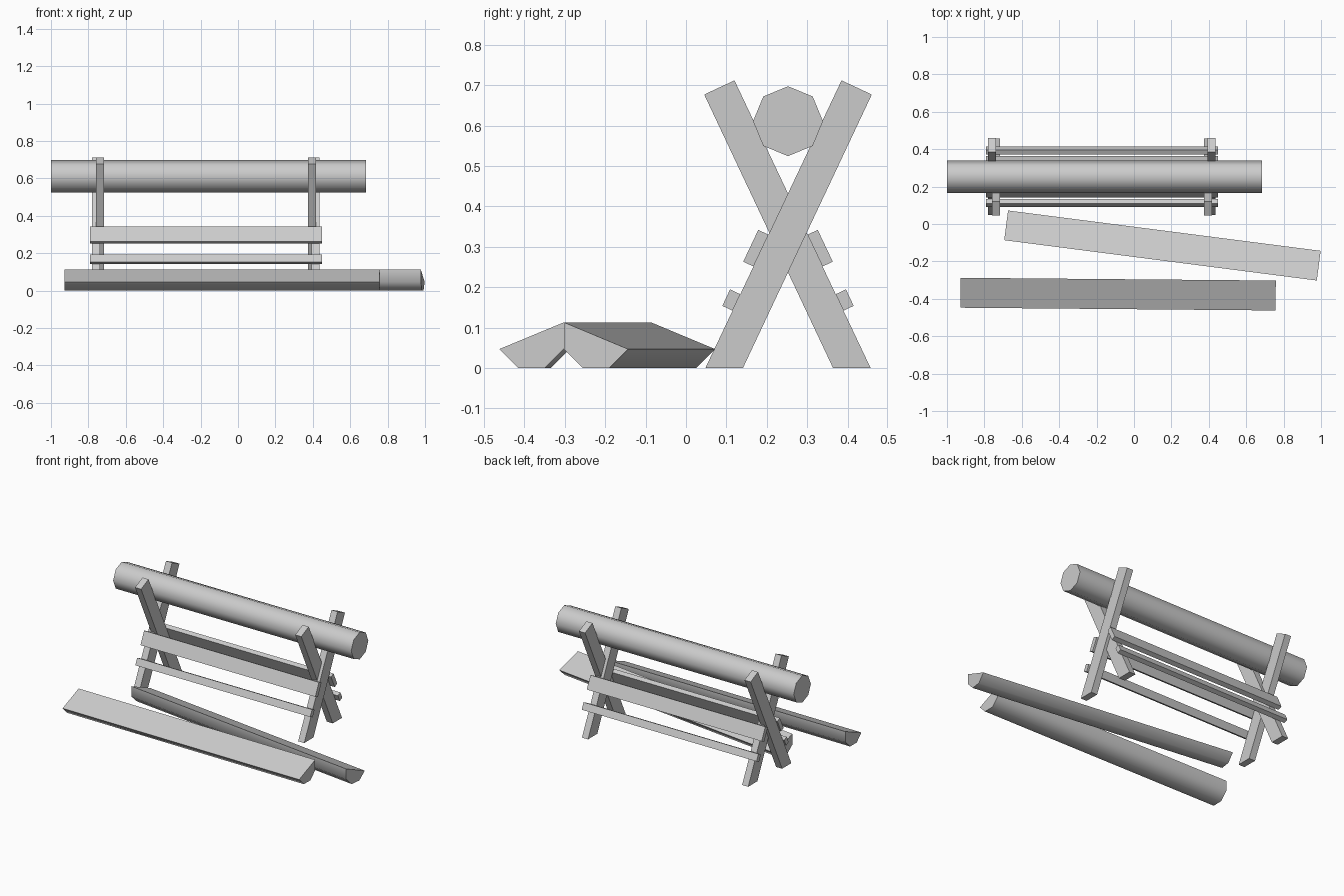
import bpy, bmesh
from math import sin, cos, radians

if "Cube" in bpy.data.objects:
    bpy.data.objects.remove(bpy.data.objects["Cube"])

R = 0.0865          # log radius
LOG_LEN = 1.685
MID_Y = 0.2525      # symmetry line of the sawhorse


def prism(name, profile, x0, x1, smooth=False):
    """Extrude a (y, z) profile along x from x0 to x1."""
    bm = bmesh.new()
    face = bm.faces.new([bm.verts.new((x0, y, z)) for y, z in profile])
    ext = bmesh.ops.extrude_face_region(bm, geom=[face])
    for v in ext["geom"]:
        if isinstance(v, bmesh.types.BMVert):
            v.co.x = x1
    bmesh.ops.recalc_face_normals(bm, faces=bm.faces[:])
    me = bpy.data.meshes.new(name)
    bm.to_mesh(me)
    bm.free()
    ob = bpy.data.objects.new(name, me)
    bpy.context.collection.objects.link(ob)
    if smooth:
        bpy.ops.object.select_all(action='DESELECT')
        ob.select_set(True)
        bpy.context.view_layer.objects.active = ob
        bpy.ops.object.shade_smooth_by_angle(angle=radians(50))
    return ob


def arc(angles):
    return [(R * cos(radians(a)), R * sin(radians(a))) for a in angles]


def mirror(profile):
    return [(2 * MID_Y - y, z) for y, z in profile]


# whole log resting in the crossed legs
log = prism("whole_log", arc(range(0, 360, 45)), -1.0, -1.0 + LOG_LEN, True)
log.location = (0, MID_Y, 0.611)

# split half logs lying on the ground, flat face tilted
half = arc([22.5, -22.5, -67.5, -112.5, -157.5])
for name, side, loc, turn in (
        ("front_half_log", 1, (-0.085, -0.375), -0.5),
        ("rear_half_log", -1, (0.152, -0.115), -7.35)):
    ob = prism(name, [(side * y, z) for y, z in half],
               -LOG_LEN / 2, LOG_LEN / 2, True)
    ob.location = (*loc, R * sin(radians(67.5)))
    ob.rotation_euler.z = radians(turn)

# crossed legs, one pair at each end
leg = [(0.048, 0), (0.141, 0), (0.460, 0.677), (0.385, 0.712)]
for end, s in (("left", -1), ("right", 1)):
    for name, prof, off in (("outer", leg, 0.586), ("inner", mirror(leg), 0.567)):
        x = -0.172 + s * off
        prism(f"{end}_{name}_leg", prof, x - 0.0215, x + 0.0215)

# slats nailed along the outer faces of the legs
uy, uz = 0.428, 0.904
for name, a, b in (("upper", 0.278, 0.365), ("lower", 0.157, 0.202)):
    prof = [(0.048 + t * uy - d * uz, t * uz + d * uy)
            for t, d in ((a, 0), (b, 0), (b, 0.028), (a, 0.028))]
    prism(f"front_{name}_slat", prof, -0.79, 0.448)
    prism(f"back_{name}_slat", mirror(prof), -0.79, 0.448)
